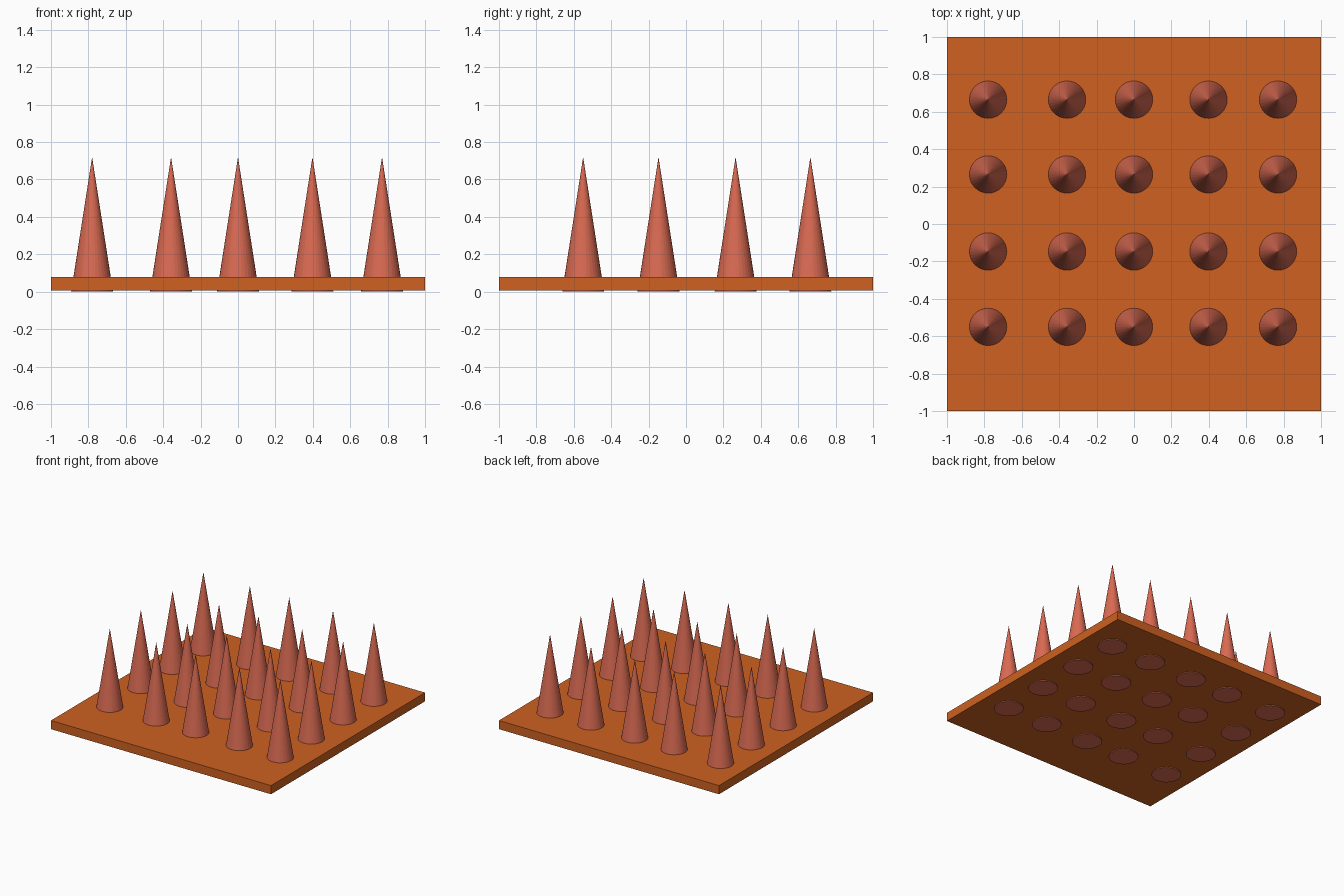
import bpy

if "Cube" in bpy.data.objects:
    bpy.data.objects.remove(bpy.data.objects["Cube"], do_unlink=True)


def make_material(name, rgb):
    mat = bpy.data.materials.new(name)
    mat.use_nodes = True
    color = (*rgb, 1.0)
    mat.diffuse_color = color
    mat.node_tree.nodes["Principled BSDF"].inputs["Base Color"].default_value = color
    return mat


orange = make_material("burnt orange", (0.62, 0.12, 0.015))
coral = make_material("coral red", (0.70, 0.145, 0.085))

# Square base plate, raised slightly above the spike bottoms
bottom, top = 0.007, 0.078
bpy.ops.mesh.primitive_cube_add(size=1, location=(0, 0, (bottom + top) / 2))
plate = bpy.context.object
plate.name = "base_plate"
plate.scale = (2, 2, top - bottom)
bpy.ops.object.transform_apply(location=False, rotation=False, scale=True)
plate.data.materials.append(orange)

# One faceted spike mesh, shared by every spike in the grid
height = 0.72
columns = (-0.78, -0.358, 0.0, 0.398, 0.77)
rows = (-0.55, -0.147, 0.265, 0.665)
bpy.ops.mesh.primitive_cone_add(vertices=32, radius1=0.112, radius2=0, depth=height)
first = bpy.context.object
spike_mesh = first.data
spike_mesh.name = "spike"
spike_mesh.materials.append(coral)
bpy.data.objects.remove(first, do_unlink=True)

for r, y in enumerate(rows, 1):
    for c, x in enumerate(columns, 1):
        spike = bpy.data.objects.new(f"spike_row{r}_column{c}", spike_mesh)
        spike.location = (x, y, height / 2)
        bpy.context.collection.objects.link(spike)
